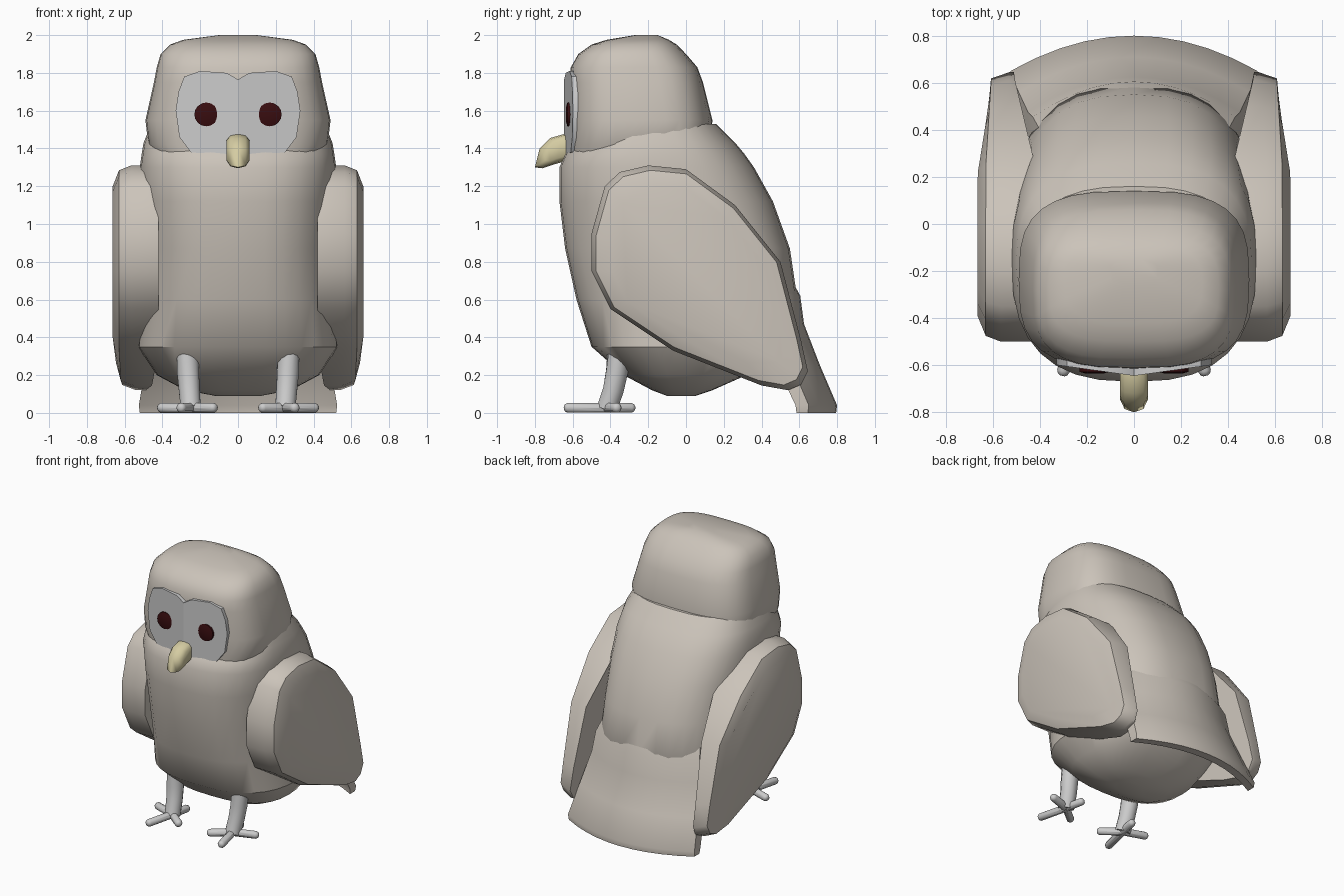
import bpy, bmesh, math
from mathutils import Vector

if "Cube" in bpy.data.objects:
    bpy.data.objects.remove(bpy.data.objects["Cube"])


def material(name, rgb):
    m = bpy.data.materials.new(name)
    m.diffuse_color = (*rgb, 1)
    m.use_nodes = True
    m.node_tree.nodes["Principled BSDF"].inputs["Base Color"].default_value = m.diffuse_color
    return m


PLUMAGE = material("plumage", (0.60, 0.55, 0.49))
FACE = material("pale_face", (0.72, 0.72, 0.74))
EYE = material("dark_eye", (0.04, 0.004, 0.005))
HORN = material("horn", (0.66, 0.60, 0.36))


def loft(name, rings, mat=None, angle=35):
    """Skin a list of equal-length point rings and cap both ends."""
    bm = bmesh.new()
    rows = [[bm.verts.new(p) for p in ring] for ring in rings]
    n = len(rows[0])
    for a, b in zip(rows, rows[1:]):
        for i in range(n):
            j = (i + 1) % n
            bm.faces.new((a[i], a[j], b[j], b[i]))
    bm.faces.new(rows[0])
    bm.faces.new(rows[-1])
    bmesh.ops.recalc_face_normals(bm, faces=bm.faces)
    mesh = bpy.data.meshes.new(name)
    bm.to_mesh(mesh)
    bm.free()
    ob = bpy.data.objects.new(name, mesh)
    bpy.context.collection.objects.link(ob)
    if mat:
        mesh.materials.append(mat)
    bpy.ops.object.select_all(action='DESELECT')
    ob.select_set(True)
    bpy.context.view_layer.objects.active = ob
    bpy.ops.object.shade_smooth_by_angle(angle=math.radians(angle))
    return ob


def section(z, front, back, half_width, p, n=32):
    """Horizontal rounded-square section."""
    def se(v):
        return math.copysign(abs(v) ** (2 / p), v)
    cy, b = (front + back) / 2, (back - front) / 2
    return [(half_width * se(math.cos(t)), cy + b * se(math.sin(t)), z)
            for t in (2 * math.pi * i / n for i in range(n))]


def tube(name, path, radii, mat=None, n=12):
    """Round tube along a path."""
    pts = [Vector(p) for p in path]
    rings = []
    for i, p in enumerate(pts):
        d = pts[min(i + 1, len(pts) - 1)] - pts[max(i - 1, 0)]
        q = d.to_track_quat('Z', 'Y')
        rings.append([p + q @ Vector((radii[i] * math.cos(2 * math.pi * k / n),
                                      radii[i] * math.sin(2 * math.pi * k / n), 0))
                      for k in range(n)])
    return loft(name, rings, mat)


# Body: z, front y, back y, half width
body = [(0.09, -0.10, 0.05, 0.12), (0.12, -0.18, 0.14, 0.28), (0.20, -0.33, 0.32, 0.43),
        (0.35, -0.50, 0.46, 0.53), (0.60, -0.58, 0.59, 0.51), (0.87, -0.64, 0.55, 0.50),
        (1.12, -0.67, 0.46, 0.51), (1.30, -0.67, 0.36, 0.52), (1.37, -0.64, 0.31, 0.51),
        (1.43, -0.59, 0.26, 0.50), (1.53, -0.52, 0.16, 0.46)]
loft("body", [section(*r, 2.6) for r in body], PLUMAGE)

# Head
head = [(1.34, -0.61, 0.00, 0.42), (1.42, -0.615, 0.13, 0.475), (1.55, -0.615, 0.14, 0.49),
        (1.75, -0.615, 0.09, 0.445), (1.83, -0.61, 0.06, 0.43), (1.90, -0.57, 0.00, 0.41),
        (1.95, -0.50, -0.05, 0.36), (1.975, -0.42, -0.09, 0.29), (2.0, -0.27, -0.15, 0.10)]
loft("head", [section(*r, 3.1) for r in head], PLUMAGE)

# Tail: curved sheet flaring downwards; z, centre y, half width, thickness
rings = []
for z, y, w, t in [(0.85, 0.48, 0.36, 0.08), (0.62, 0.605, 0.43, 0.10),
                   (0.47, 0.625, 0.45, 0.10), (0.25, 0.71, 0.49, 0.08),
                   (0.04, 0.80, 0.525, 0.07), (0.0, 0.795, 0.52, 0.06)]:
    xs = [w * (i / 5 - 1) for i in range(11)]
    arc = [(x, y - 0.15 * (x / w) ** 2) for x in xs]
    rings.append([(x, v, z) for x, v in arc] + [(x, v - t, z) for x, v in reversed(arc)])
loft("tail", rings, PLUMAGE)

# Wings: side outline (y, z) built up in layers from inside to outside
wing = [(-0.50, 0.75), (-0.50, 0.95), (-0.43, 1.20), (-0.35, 1.275), (-0.20, 1.31), (0.0, 1.29),
        (0.26, 1.10), (0.50, 0.80), (0.61, 0.38), (0.645, 0.22), (0.61, 0.15), (0.54, 0.12),
        (0.40, 0.145), (-0.07, 0.33), (-0.40, 0.55)]
for side, label in ((1, "right"), (-1, "left")):
    rings = []
    for layer, scale in ((0, 1.0), (0.565, 1.0), (0.63, 0.955), (0.665, 0.80)):
        ring = []
        for y, z in wing:
            tip = max(0, min(1, (y - 0.25) / 0.38))
            x = layer - 0.035 * tip if layer else 0.42 + 0.09 * tip
            if layer > 0.6:
                x = layer - (layer - 0.60) * tip * 0.75
            ring.append((side * x, 0.05 + (y - 0.05) * scale, 0.74 + (z - 0.74) * scale))
        rings.append(ring)
    loft(label + "_wing", rings, PLUMAGE, 40)

# Face mask: two flat halves meeting at a centre ridge
half = [(0, 1.765), (0.06, 1.80), (0.20, 1.81), (0.285, 1.78), (0.315, 1.70), (0.33, 1.60),
        (0.31, 1.46), (0.25, 1.38), (0.10, 1.365), (0, 1.365)]
for side, label in ((1, "right"), (-1, "left")):
    loft(label + "_face_mask",
         [[(side * x, -0.645 + 0.14 * x + d, z) for x, z in half] for d in (0, 0.06)], FACE)

# Eyes: thin domed discs
for side, label in ((1, "right"), (-1, "left")):
    tube(label + "_eye", [(side * 0.168, y, 1.58) for y in (-0.59, -0.628, -0.636)],
         (0.063, 0.063, 0.035), EYE, 16)

# Beak: hooked side profile, rounded across its width
beak = [(-0.58, 1.48), (-0.65, 1.475), (-0.72, 1.455), (-0.775, 1.40), (-0.80, 1.30),
        (-0.76, 1.295), (-0.70, 1.315), (-0.58, 1.35)]
loft("beak", [[(x, -0.66 + (y + 0.66) * s, 1.395 + (z - 1.395) * s) for y, z in beak]
              for x, s in ((-0.06, 0.6), (-0.04, 0.9), (0, 1), (0.04, 0.9), (0.06, 0.6))],
     HORN, 50)

# Legs and toes
for side, label in ((1, "right"), (-1, "left")):
    tube(label + "_leg", [(side * 0.265, -0.355, 0.34), (side * 0.265, -0.365, 0.22),
                          (side * 0.258, -0.385, 0.12), (side * 0.25, -0.42, 0.02)],
         (0.06, 0.06, 0.057, 0.055))
    base = Vector((side * 0.25, -0.42, 0.027))
    for i, (x, y) in enumerate([(0.305, -0.645), (0.115, -0.53), (0.425, -0.36), (0.22, -0.27)]):
        end = Vector((side * x, y, 0.027))
        back = (base - end).normalized()
        tube(f"{label}_toe_{i + 1}", [base, end + back * 0.02, end + back * 0.006, end],
             (0.027, 0.027, 0.02, 0.01), None, 10)
